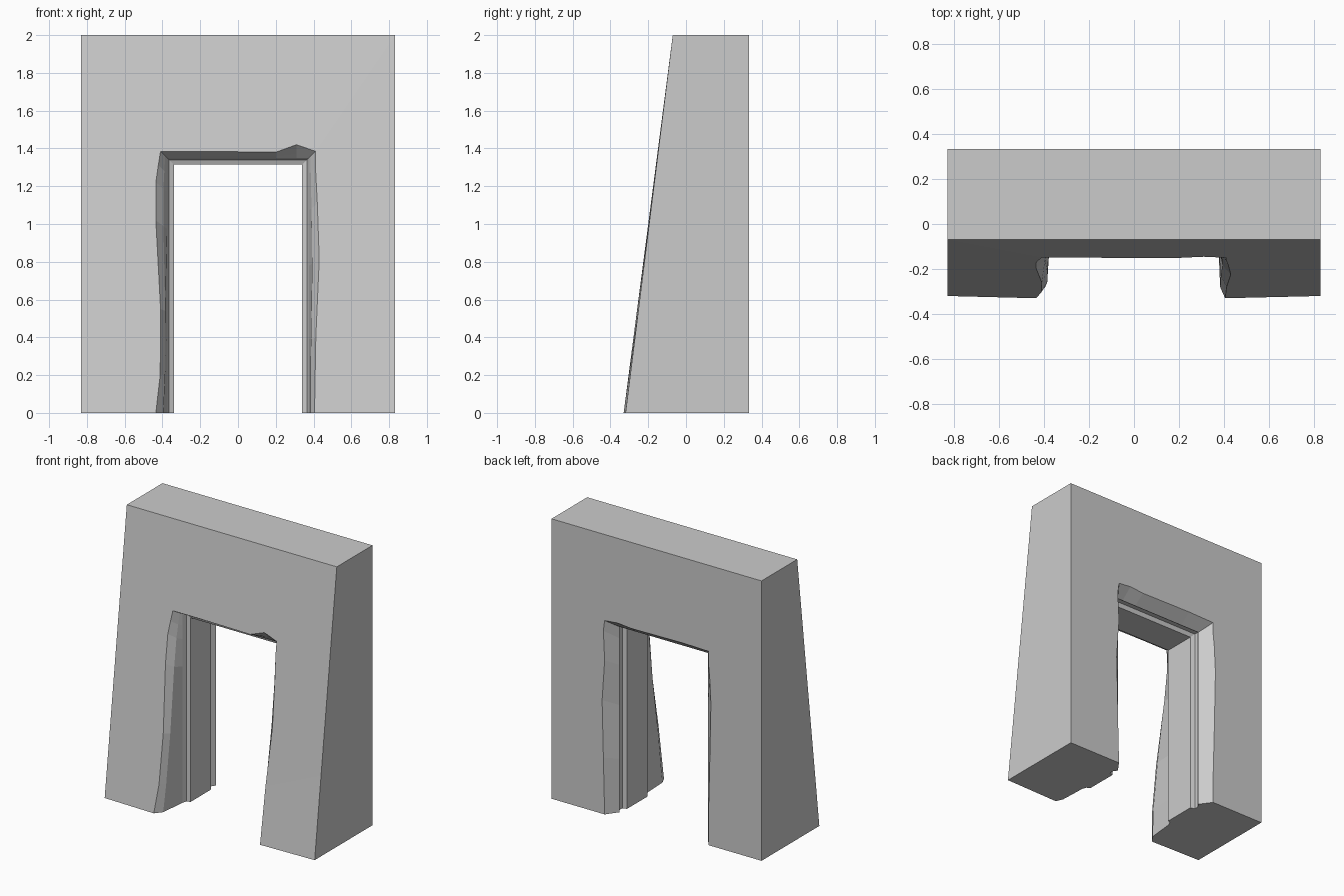
import bpy, bmesh

if "Cube" in bpy.data.objects:
    bpy.data.objects.remove(bpy.data.objects["Cube"])

# Passage cross-section from front mouth to back mouth: (half width, y)
PROFILE = [(0.41, -0.33), (0.385, -0.28), (0.375, -0.09), (0.365, -0.06),
           (0.34, -0.05), (0.34, 0.18), (0.37, 0.19), (0.37, 0.22),
           (0.35, 0.25), (0.41, 0.333)]
TOP = 1.385   # height of the lintel's outer edge
W, H = 0.83, 2.0

# Worn edges: (height, front wear, back wear) up each jamb
LEFT = [(0, .025, 0), (.2, .002, .0), (.55, .0, .01), (1.0, .025, .02), (1.2, .025, .01), (1.3, .012, 0)]
RIGHT = [(0, -.005, 0), (.4, .002, .01), (.8, .02, .02), (1.1, .01, .0), (1.3, .0, .01)]
# Across the lintel: (x, front wear, back wear)
LINTEL = [(-.2, 0, .005), (.2, -.005, .0), (.31, .035, .01)]


def front_y(z, lean=0.0):
    return -0.33 + 0.13 * z + lean


def section(kind, t, wf, wb):
    """One closed loop: the worn passage profile, then the outer back and front corners."""
    pts = []
    last = len(PROFILE) - 1
    for i, (d, y) in enumerate(PROFILE):
        d += wf if i == 0 else wf * 0.4 if i == 1 else wb if i == last else 0
        if kind in ("left", "right"):
            x, z = (-d if kind == "left" else d), t * (0.975 + d) / TOP
        elif kind == "lintel":
            x, z = t, 0.975 + d
        else:
            x, z = t * d, 0.975 + d
        if i == 0:
            y = front_y(z)
        elif i == 1:
            y = max(y, front_y(z) + 0.045)
        pts.append((x, y, z))
    if kind in ("left", "right"):
        ox, oz = (-W if kind == "left" else W), t * H / TOP
    elif kind == "lintel":
        ox, oz = t * W / 0.41, H
    else:
        ox, oz = t * W, H
    lean = 0.01 * (1 - oz / H) * (abs(ox) / W)
    return pts + [(ox, 0.333, oz), (ox, front_y(oz, lean), oz)]


stations = [section("left", *s) for s in LEFT]
stations.append(section("corner", -1, 0, 0))
stations += [section("lintel", *s) for s in LINTEL]
stations.append(section("corner", 1, 0, 0))
stations += [section("right", *s) for s in reversed(RIGHT)]

# Loft the sections up one jamb, over the lintel and down the other
bm = bmesh.new()
rings = [[bm.verts.new(p) for p in s] for s in stations]
n = len(rings[0])
for a, b in zip(rings, rings[1:]):
    for i in range(n):
        j = (i + 1) % n
        bm.faces.new((a[i], a[j], b[j], b[i]))
bm.faces.new(rings[0])    # feet
bm.faces.new(rings[-1])
bmesh.ops.recalc_face_normals(bm, faces=bm.faces)

mesh = bpy.data.meshes.new("stone_gateway")
bm.to_mesh(mesh)
bm.free()
stone = bpy.data.materials.new("grey_stone")
stone.diffuse_color = (0.6, 0.6, 0.6, 1)
stone.use_nodes = True
stone.node_tree.nodes["Principled BSDF"].inputs["Base Color"].default_value = stone.diffuse_color
mesh.materials.append(stone)
gateway = bpy.data.objects.new("stone_gateway", mesh)
bpy.context.collection.objects.link(gateway)
